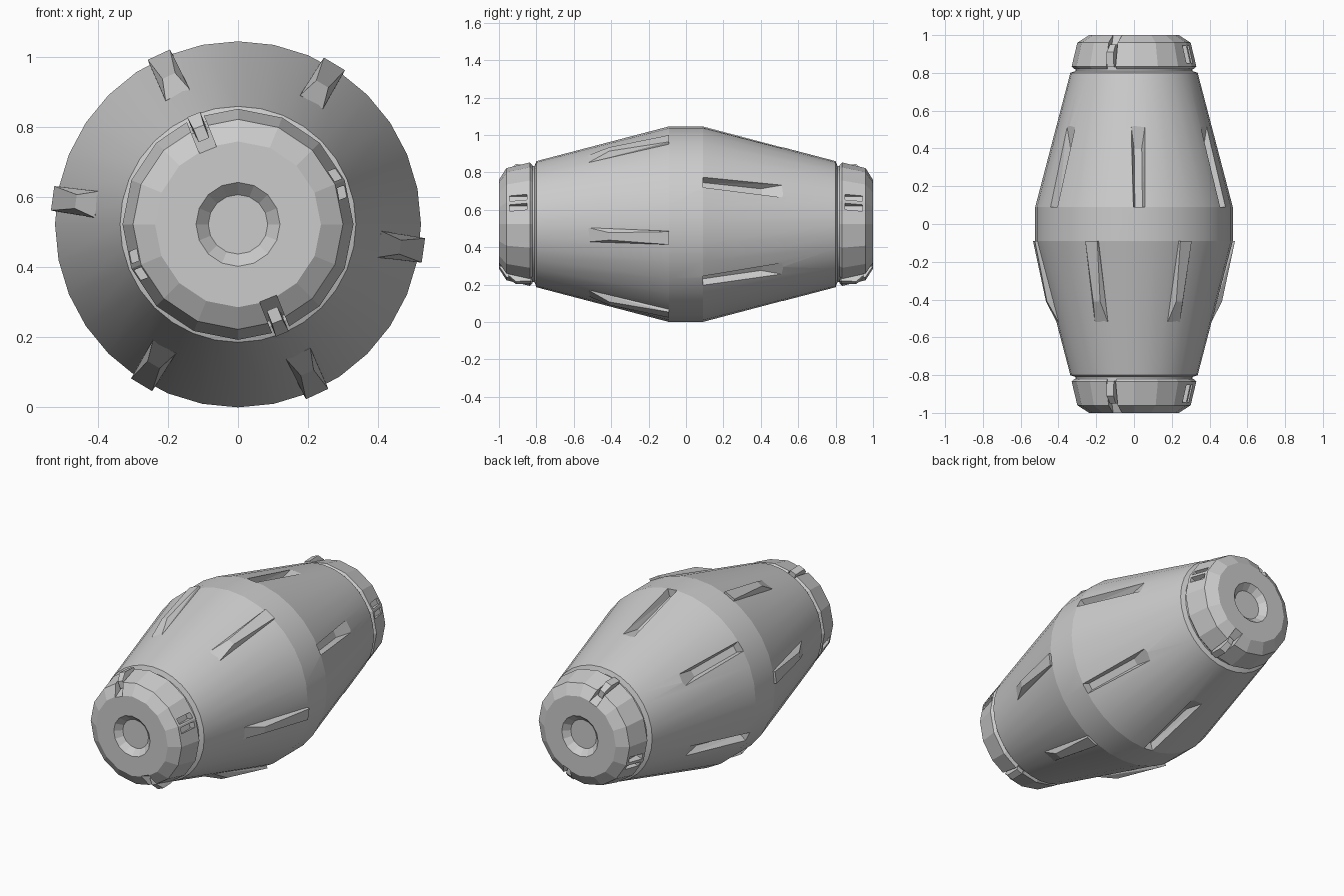
import bpy, bmesh, math
from mathutils import Vector

if "Cube" in bpy.data.objects:
    bpy.data.objects.remove(bpy.data.objects["Cube"])

CZ = 0.523  # height of the long axis


def at(angle, y, r, t=0.0):
    """Point at radius r, angle around the y axis, shifted t along the tangent."""
    a = math.radians(angle)
    return Vector((r * math.cos(a) - t * math.sin(a), y,
                   CZ + r * math.sin(a) + t * math.cos(a)))


def finish(name, bm):
    bmesh.ops.recalc_face_normals(bm, faces=bm.faces)
    me = bpy.data.meshes.new(name)
    bm.to_mesh(me)
    bm.free()
    ob = bpy.data.objects.new(name, me)
    bpy.context.collection.objects.link(ob)
    return ob


def lathe(name, profile, sides):
    """Closed solid from (y, r) rings, fan-free caps at both ends."""
    bm = bmesh.new()
    rings = [[bm.verts.new(at(90 + 360 * i / sides, y, r)) for i in range(sides)]
             for y, r in profile]
    for a, b in zip(rings, rings[1:]):
        for i in range(sides):
            j = (i + 1) % sides
            bm.faces.new((a[i], a[j], b[j], b[i]))
    bm.faces.new(rings[0])
    bm.faces.new(rings[-1])
    return finish(name, bm)


def add_hulls(name, hulls):
    """One object of several convex pieces; each is (angle, [(y, r, half_width, shift)])."""
    bm = bmesh.new()
    for angle, pts in hulls:
        vs = [bm.verts.new(at(angle, y, r, t + s * w)) for y, r, w, t in pts for s in (-1, 1)]
        res = bmesh.ops.convex_hull(bm, input=vs)
        junk = [v for v in res["geom_interior"] if isinstance(v, bmesh.types.BMVert)]
        bmesh.ops.delete(bm, geom=junk, context='VERTS')
    bmesh.ops.dissolve_limit(bm, angle_limit=0.01, verts=bm.verts, edges=bm.edges)
    return finish(name, bm)


def cut(target, cutter):
    cutter.hide_render = True
    cutter.hide_set(True)
    m = target.modifiers.new("cut", 'BOOLEAN')
    m.operation, m.solver, m.object = 'DIFFERENCE', 'EXACT', cutter


def smooth(ob, deg=20):
    bpy.ops.object.select_all(action='DESELECT')
    ob.select_set(True)
    bpy.context.view_layer.objects.active = ob
    bpy.ops.object.shade_smooth_by_angle(angle=math.radians(deg))


# double-cone body
half = [(0.09, 0.523), (0.80, 0.337), (0.81, 0.31), (0.84, 0.31)]
body = lathe("body", [(-y, r) for y, r in reversed(half)] + half, 32)

# sunken slots around the back half
slot = [(0.09, 0.55, 0.037, 0), (0.09, 0.475, 0.02, 0), (0.40, 0.398, 0.02, 0),
        (0.52, 0.41, 0.037, 0), (0.52, 0.45, 0.037, 0)]
cut(body, add_hulls("slot_cutter", [(a + k, slot) for a in (25.5, 87, 144.5) for k in (0, 180)]))
smooth(body, 14)

# raised ribs around the front half
rib = [(-0.09, 0.50, 0.037, 0), (-0.09, 0.535, 0.035, 0), (-0.41, 0.468, 0.02, 0),
       (-0.52, 0.408, 0.038, 0), (-0.50, 0.39, 0.037, 0)]
add_hulls("ribs", [(a + k, rib) for a in (59, 115, 172) for k in (0, 180)])

# end caps, identical at both ends
for s, end in ((-1, "front"), (1, "back")):
    prof = [(0.82, 0.315), (0.835, 0.33), (0.96, 0.30), (1.0, 0.237),
            (1.0, 0.12), (0.965, 0.085)]
    cap = lathe(end + "_cap", [(s * y, r) for y, r in prof], 16)
    # paired windows on two sides and a notch under each clip
    win = [(s * y, r, 0.017, t) for t in (0.0,) for y in (0.85, 0.945) for r in (0.285, 0.36)]
    notch = [(s * y, r, 0.026, 0) for y, r in ((0.81, 0.30), (0.81, 0.36), (1.01, 0.36),
                                              (1.01, 0.225), (0.96, 0.275))]
    hulls = [(a + k, [(y, r, w, d) for y, r, w, t in win])
             for a in (22,) for k in (0, 180) for d in (-0.027, 0.027)]
    hulls += [(a, notch) for a in (112, 292)]
    cut(cap, add_hulls(end + "_cap_cutter", hulls))
    # clips lying in the notches
    clip = [(s * y, r, w, 0) for y, r, w in ((0.83, 0.29, 0.02), (0.83, 0.335, 0.02),
                                            (0.91, 0.338, 0.02), (0.95, 0.30, 0.016),
                                            (0.95, 0.26, 0.016))]
    add_hulls(end + "_clips", [(a, clip) for a in (112, 292)])
